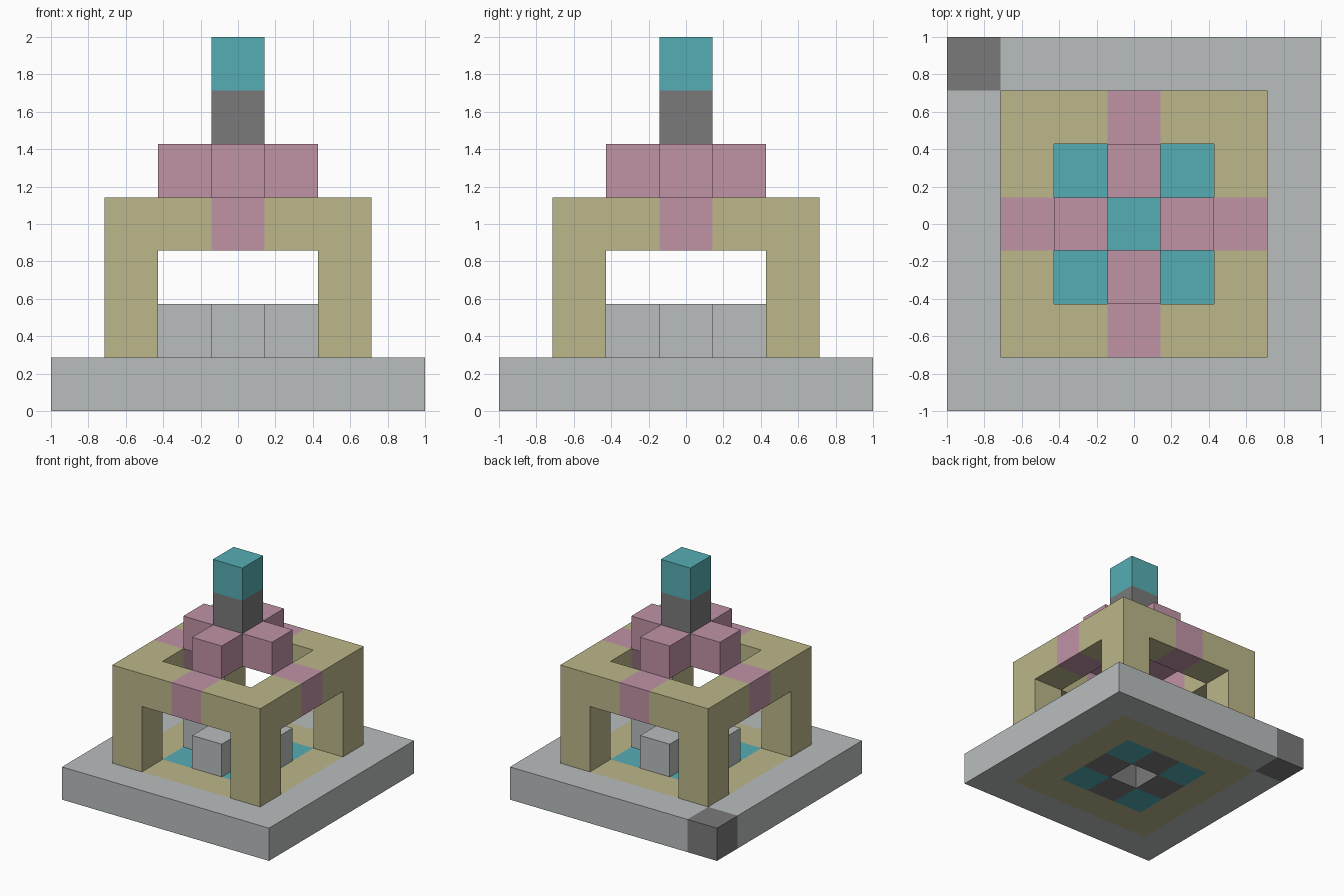
import bpy
import bmesh
from mathutils import Vector

cube = bpy.data.objects.get("Cube")
if cube:
    bpy.data.objects.remove(cube, do_unlink=True)

U = 2 / 7  # edge of one block


def linear(v):
    v /= 255
    return v / 12.92 if v <= 0.04045 else ((v + 0.055) / 1.055) ** 2.4


def material(name, r, g, b):
    mat = bpy.data.materials.new(name)
    color = (linear(r), linear(g), linear(b), 1)
    mat.use_nodes = True
    mat.diffuse_color = color
    bsdf = mat.node_tree.nodes["Principled BSDF"]
    bsdf.inputs["Base Color"].default_value = color
    bsdf.inputs["Roughness"].default_value = 0.9
    return mat


grey = material("light grey", 186, 190, 190)
dark = material("dark grey", 122, 122, 122)
olive = material("sand olive", 188, 183, 138)
pink = material("dusty pink", 192, 147, 166)
teal = material("teal", 86, 174, 181)


# Block layouts, as cells counted from the centre column
def ring(r):
    span = range(-r, r + 1)
    return {(x, y) for x in span for y in span if max(abs(x), abs(y)) == r}


def corners(r):
    return {(x, y) for x in (-r, r) for y in (-r, r)}


def sides(r):
    return {(r, 0), (-r, 0), (0, r), (0, -r)}


def layer(cells, *levels):
    return {(x, y, z) for x, y in cells for z in levels}


centre = {(0, 0)}
marker = {(-3, 3)}

parts = [
    # Square base
    ("base_border", grey, layer(ring(3) - marker, 0)),
    ("base_corner_marker", dark, layer(marker, 0)),
    ("floor_ring", olive, layer(ring(2), 0)),
    ("floor_corner_tiles", teal, layer(corners(1), 0)),
    ("floor_side_tiles", dark, layer(sides(1), 0)),
    # Low blocks around the well
    ("well_blocks", grey, layer(sides(1), 1)),
    # Arched frame
    ("arch_frame", olive, layer(corners(2), 1, 2) | layer(ring(2) - sides(2), 3)),
    ("beam_keystones", pink, layer(sides(2), 3)),
    # Cross and spire
    ("roof_cross", pink, layer(sides(1) | centre, 4)),
    ("spire_shaft", dark, layer(centre, 5)),
    ("spire_cap", teal, layer(centre, 6)),
]
occupied = set().union(*(cells for _, _, cells in parts))


def build(name, mat, cells):
    """Make the outer skin of a group of blocks."""
    bm = bmesh.new()
    for cell in sorted(cells):
        middle = Vector(cell) + Vector((0, 0, 0.5))
        for axis in range(3):
            for sign in (-1, 1):
                n = Vector((0, 0, 0))
                n[axis] = sign
                if tuple(int(c) for c in Vector(cell) + n) in occupied:
                    continue
                a = Vector((0, 0, 0))
                a[(axis + 1) % 3] = 1
                b = n.cross(a)
                quad = [a + b, b - a, -a - b, a - b]
                bm.faces.new([bm.verts.new((middle + (n + q) / 2) * U) for q in quad])
    bmesh.ops.remove_doubles(bm, verts=bm.verts, dist=0.001)
    # Merge flat neighbours into clean panels
    bmesh.ops.dissolve_limit(bm, angle_limit=0.01, verts=bm.verts, edges=bm.edges)
    mesh = bpy.data.meshes.new(name)
    bm.to_mesh(mesh)
    bm.free()
    mesh.materials.append(mat)
    bpy.context.collection.objects.link(bpy.data.objects.new(name, mesh))


for part in parts:
    build(*part)
